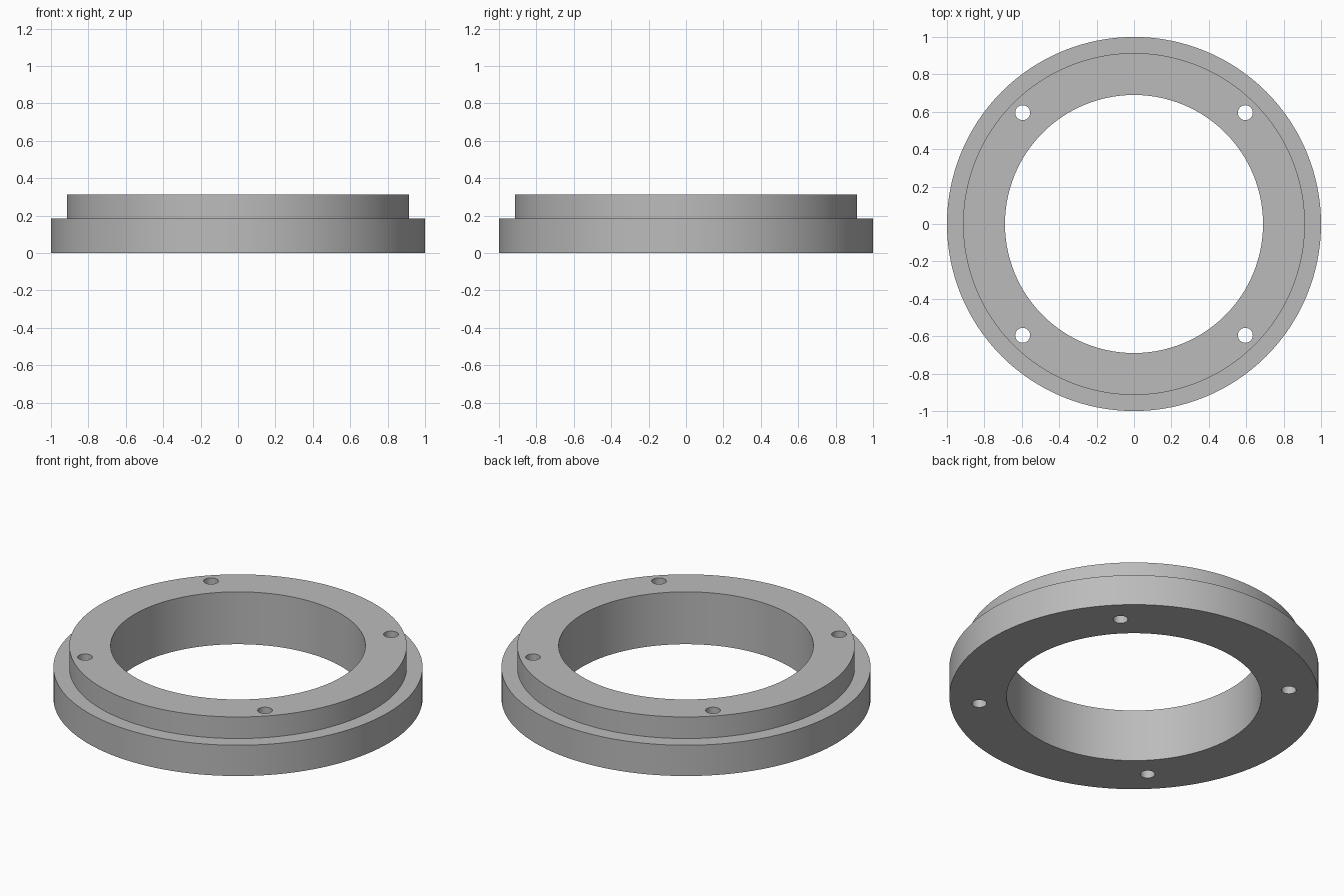
import bpy, bmesh, math
from mathutils import Matrix

cube = bpy.data.objects.get("Cube")
if cube:
    bpy.data.objects.remove(cube, do_unlink=True)

SEGMENTS = 128
BORE, SHOULDER, FLANGE = 0.69, 0.914, 1.0
STEP_Z, TOP_Z = 0.184, 0.313
HOLE_RADIUS, HOLE_OFFSET = 0.04, 0.595

grey = bpy.data.materials.new("machined grey")
grey.use_nodes = True
colour = (0.5, 0.5, 0.5, 1)
grey.diffuse_color = colour
grey.node_tree.nodes["Principled BSDF"].inputs["Base Color"].default_value = colour


def make_object(name, bm):
    bmesh.ops.recalc_face_normals(bm, faces=bm.faces)
    mesh = bpy.data.meshes.new(name)
    bm.to_mesh(mesh)
    bm.free()
    mesh.materials.append(grey)
    obj = bpy.data.objects.new(name, mesh)
    bpy.context.collection.objects.link(obj)
    return obj


# Stepped ring: closed cross-section spun around z
bm = bmesh.new()
profile = [(BORE, 0), (FLANGE, 0), (FLANGE, STEP_Z),
           (SHOULDER, STEP_Z), (SHOULDER, TOP_Z), (BORE, TOP_Z)]
verts = [bm.verts.new((r, 0, z)) for r, z in profile]
edges = [bm.edges.new((verts[i - 1], verts[i])) for i in range(len(verts))]
bmesh.ops.spin(bm, geom=verts + edges, cent=(0, 0, 0), axis=(0, 0, 1),
               angle=math.tau, steps=SEGMENTS, use_merge=True)
bmesh.ops.remove_doubles(bm, verts=bm.verts, dist=1e-4)
ring = make_object("stepped_flange_ring", bm)

# Four through bolt holes, one per diagonal
bm = bmesh.new()
for sx in (-1, 1):
    for sy in (-1, 1):
        place = Matrix.Translation((sx * HOLE_OFFSET, sy * HOLE_OFFSET, TOP_Z / 2))
        bmesh.ops.create_cone(bm, cap_ends=True, segments=32, radius1=HOLE_RADIUS,
                              radius2=HOLE_RADIUS, depth=1, matrix=place)
cutter = make_object("bolt_hole_cutter", bm)
cutter.hide_render = True

drill = ring.modifiers.new("bolt holes", 'BOOLEAN')
drill.operation = 'DIFFERENCE'
drill.solver = 'EXACT'
drill.object = cutter

bpy.ops.object.select_all(action='DESELECT')
ring.select_set(True)
bpy.context.view_layer.objects.active = ring
bpy.ops.object.modifier_apply(modifier=drill.name)
bpy.data.objects.remove(cutter, do_unlink=True)
bpy.ops.object.shade_smooth_by_angle(angle=math.radians(30))
